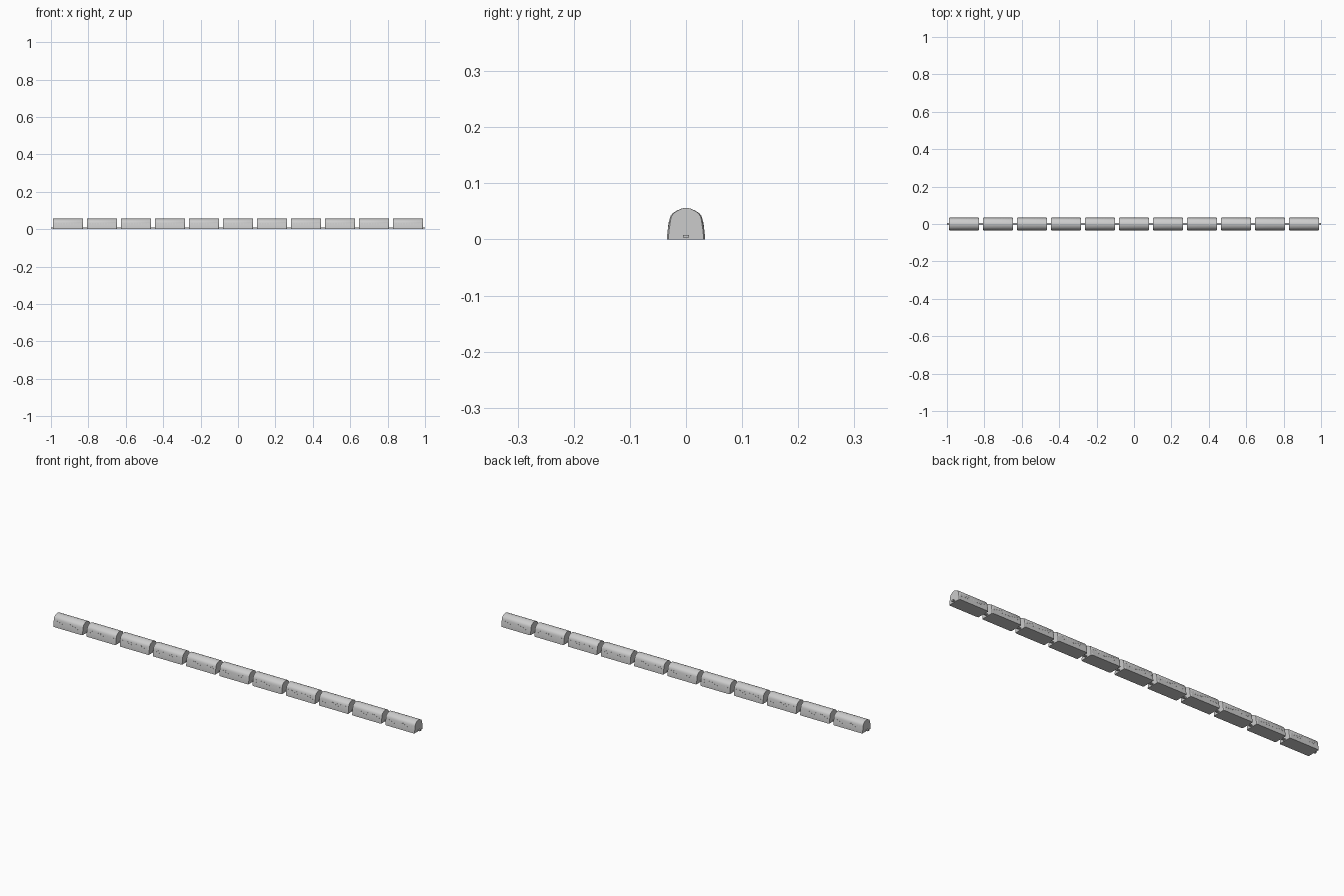
import bpy, bmesh

if "Cube" in bpy.data.objects:
    bpy.data.objects.remove(bpy.data.objects["Cube"])

CARS = 11
PITCH = 2.0 / CARS
HALF = 0.080
# Half cross-section of a carriage (y, z), bottom to roof ridge
HALF_PROFILE = [(0.034, 0.0), (0.034, 0.004), (0.0325, 0.018), (0.0295, 0.036),
                (0.0275, 0.042), (0.0235, 0.047), (0.016, 0.0515), (0.008, 0.0550), (0.0, 0.0562)]
PROFILE = HALF_PROFILE + [(-y, z) for y, z in reversed(HALF_PROFILE[:-1])]


def finish(bm, name, smooth=False):
    bmesh.ops.recalc_face_normals(bm, faces=bm.faces)
    me = bpy.data.meshes.new(name)
    bm.to_mesh(me)
    bm.free()
    ob = bpy.data.objects.new(name, me)
    bpy.context.collection.objects.link(ob)
    if smooth:
        bpy.ops.object.select_all(action='DESELECT')
        bpy.context.view_layer.objects.active = ob
        ob.select_set(True)
        bpy.ops.object.shade_smooth_by_angle(angle=0.5)
    return ob


def box(bm, x0, x1, y0, y1, z0, z1):
    v = bmesh.ops.create_cube(bm, size=1)['verts']
    for p in v:
        p.co = ((x0 + x1) / 2 + p.co.x * (x1 - x0),
                (y0 + y1) / 2 + p.co.y * (y1 - y0),
                (z0 + z1) / 2 + p.co.z * (z1 - z0))


def side_y(z):
    for (y0, z0), (y1, z1) in zip(HALF_PROFILE, HALF_PROFILE[1:]):
        if z0 <= z <= z1:
            return y0 + (y1 - y0) * (z - z0) / (z1 - z0)


# Carriage shell lofted along x, slightly tapered at the ends
def carriage_body():
    bm = bmesh.new()
    rings = []
    for x, s in [(-HALF, 0.92), (-HALF + 0.004, 1), (HALF - 0.004, 1), (HALF, 0.92)]:
        rings.append([bm.verts.new((x, y * s, z)) for y, z in PROFILE])
    n = len(PROFILE)
    for a, b in zip(rings, rings[1:]):
        for i in range(n):
            j = (i + 1) % n
            bm.faces.new((a[i], a[j], b[j], b[i]))
    bm.faces.new(rings[0])
    bm.faces.new(rings[-1])
    return finish(bm, "carriage_body", True)


# Slim window panes hugging both sloped sides
def carriage_windows():
    bm = bmesh.new()
    count, z0, z1 = 10, 0.020, 0.033
    for side in (-1, 1):
        for i in range(count):
            cx = (i - (count - 1) / 2) * 0.0142
            before = set(bm.verts)
            box(bm, cx - 0.0045, cx + 0.0045, 0, 1, z0, z1)
            for v in set(bm.verts) - before:
                off = 0.0004 if v.co.y > 0.5 else -0.0006
                v.co.y = side * (side_y(v.co.z) + off)
    return finish(bm, "carriage_windows")


# Coupling bars reaching half way to the next carriage
def couplings():
    bm = bmesh.new()
    for s in (-1, 1):
        a, b = sorted((s * (HALF - 0.003), s * PITCH / 2))
        box(bm, a, b, -0.005, 0.005, 0.003, 0.008)
    return finish(bm, "couplings")


# Repeat the carriage along the train
for make in (carriage_body, carriage_windows, couplings):
    src = make()
    for k in range(CARS):
        ob = src if k == 0 else src.copy()
        if k:
            bpy.context.collection.objects.link(ob)
        ob.location.x = (k - (CARS - 1) / 2) * PITCH
        ob.name = f"{src.data.name}_{k + 1}"
